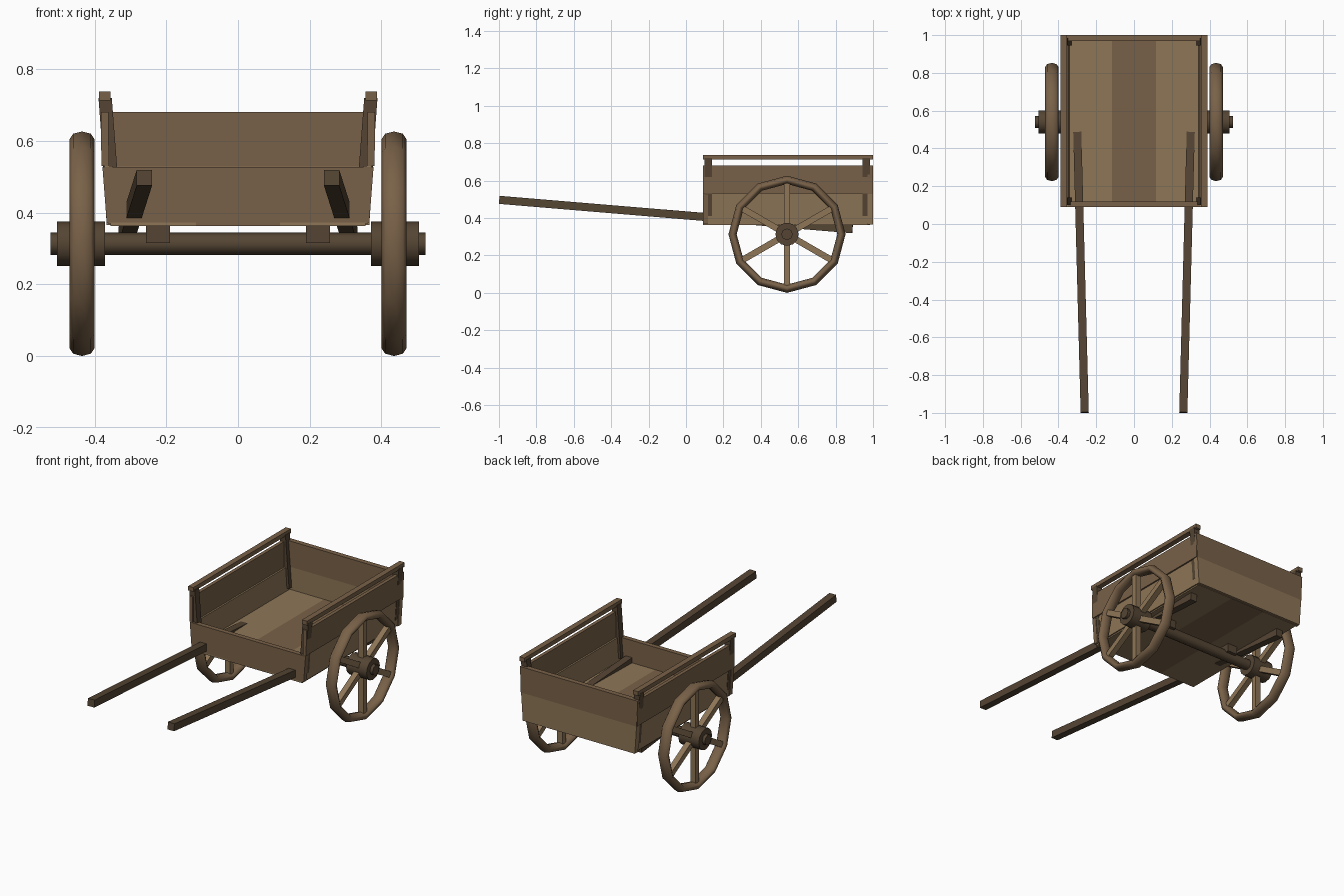
import bpy, bmesh
from math import pi, sin, cos, radians
from mathutils import Vector, Matrix

if "Cube" in bpy.data.objects:
    bpy.data.objects.remove(bpy.data.objects["Cube"])


def material(name, rgb):
    m = bpy.data.materials.new(name)
    m.diffuse_color = (*rgb, 1)
    m.use_nodes = True
    m.node_tree.nodes["Principled BSDF"].inputs["Base Color"].default_value = m.diffuse_color
    return m


LIGHT = material("light_wood", (0.27, 0.18, 0.095))
MID = material("mid_wood", (0.19, 0.12, 0.065))
DARK = material("dark_wood", (0.09, 0.06, 0.034))


def prism(name, profile, y0, y1, mat):
    """Extrude an (x, z) outline from y0 to y1."""
    bm = bmesh.new()
    face = bm.faces.new([bm.verts.new((x, y0, z)) for x, z in profile])
    ext = bmesh.ops.extrude_face_region(bm, geom=[face])
    bmesh.ops.translate(bm, vec=(0, y1 - y0, 0),
                        verts=[v for v in ext["geom"] if isinstance(v, bmesh.types.BMVert)])
    bmesh.ops.recalc_face_normals(bm, faces=bm.faces)
    me = bpy.data.meshes.new(name)
    bm.to_mesh(me)
    bm.free()
    me.materials.append(mat)
    ob = bpy.data.objects.new(name, me)
    bpy.context.collection.objects.link(ob)
    return ob


def block(name, x0, x1, y0, y1, z0, z1, mat):
    return prism(name, [(x0, z0), (x1, z0), (x1, z1), (x0, z1)], y0, y1, mat)


def bar(name, a, b, w, t, mat):
    """Square bar between two points."""
    a, b = Vector(a), Vector(b)
    ob = block(name, -w / 2, w / 2, 0, (b - a).length, -t / 2, t / 2, mat)
    y = (b - a).normalized()
    x = y.cross(Vector((0, 0, 1)))
    x = x.normalized() if x.length > 0.01 else Vector((1, 0, 0))
    ob.matrix_world = Matrix.Translation(a) @ Matrix((x, y, x.cross(y))).transposed().to_4x4()
    return ob


def cylinder(name, x0, x1, r, sides, mat):
    bpy.ops.mesh.primitive_cylinder_add(vertices=sides, radius=r, depth=abs(x1 - x0),
                                        location=((x0 + x1) / 2, WY, WZ), rotation=(0, pi / 2, 0))
    ob = bpy.context.object
    ob.name = name
    ob.data.materials.append(mat)
    bpy.ops.object.shade_smooth_by_angle(angle=radians(50))


WY, WZ = 0.54, 0.313   # wheel centre

# Floor planks
for i, (x0, x1) in enumerate([(-0.355, -0.117), (-0.117, 0.117), (0.117, 0.355)]):
    block(f"floor_plank_{i}", x0, x1, 0.092, 0.985, 0.362, 0.395, MID if i == 1 else LIGHT)

# Front board and the two back boards, flaring upwards
prism("front_board", [(-0.366, 0.372), (0.366, 0.372), (0.378, 0.527), (-0.378, 0.527)],
      0.09, 0.118, MID)
prism("back_board_lower", [(-0.366, 0.365), (0.366, 0.365), (0.377, 0.528), (-0.377, 0.528)],
      0.97, 1.0, LIGHT)
prism("back_board_upper", [(-0.377, 0.528), (0.377, 0.528), (0.385, 0.68), (-0.385, 0.68)],
      0.97, 1.0, MID)

# Axle
cylinder("axle", -0.523, 0.523, 0.031, 8, DARK)

for s, side in ((-1, "left"), (1, "right")):
    # Side planks, posts and top rail
    prism(f"side_plank_lower_{side}",
          [(s * x, z) for x, z in [(0.34, 0.37), (0.362, 0.37), (0.372, 0.53), (0.35, 0.53)]],
          0.092, 0.998, LIGHT)
    prism(f"side_plank_upper_{side}",
          [(s * x, z) for x, z in [(0.36, 0.53), (0.381, 0.53), (0.382, 0.68), (0.361, 0.68)]],
          0.092, 0.998, MID)
    for end, y0 in (("front", 0.1), ("back", 0.945)):
        prism(f"post_{end}_{side}",
              [(s * x, z) for x, z in [(0.328, 0.41), (0.366, 0.41), (0.389, 0.72), (0.352, 0.72)]],
              y0, y0 + 0.04, DARK)
    rail = sorted((s * 0.355, s * 0.388))
    block(f"top_rail_{side}", *rail, 0.09, 1.0, 0.712, 0.737, MID)

    # Pull shaft
    bar(f"shaft_{side}", (s * 0.261, -0.998, 0.497), (s * 0.311, 0.89, 0.34), 0.043, 0.043, DARK)

    # Axle block
    xs = sorted((s * 0.19, s * 0.256))
    block(f"axle_block_{side}", *xs, 0.49, 0.59, 0.315, 0.365, DARK)

    # Wheel: rim, hub, spokes
    bpy.ops.mesh.primitive_torus_add(major_segments=12, minor_segments=8, major_radius=0.291,
                                     minor_radius=0.022, location=(s * 0.435, WY, WZ),
                                     rotation=(0, pi / 2, 0))
    rim = bpy.context.object
    rim.name = f"wheel_rim_{side}"
    rim.scale = (1, 1, 0.035 / 0.022)
    rim.data.materials.append(MID)
    bpy.ops.object.shade_smooth()
    cylinder(f"hub_{side}", s * 0.371, s * 0.505, 0.062, 12, DARK)
    for k in range(6):
        a = k * pi / 3
        bar(f"spoke_{side}_{k}", (s * 0.435, WY, WZ),
            (s * 0.435, WY + 0.285 * sin(a), WZ + 0.285 * cos(a)), 0.034, 0.034, LIGHT)
